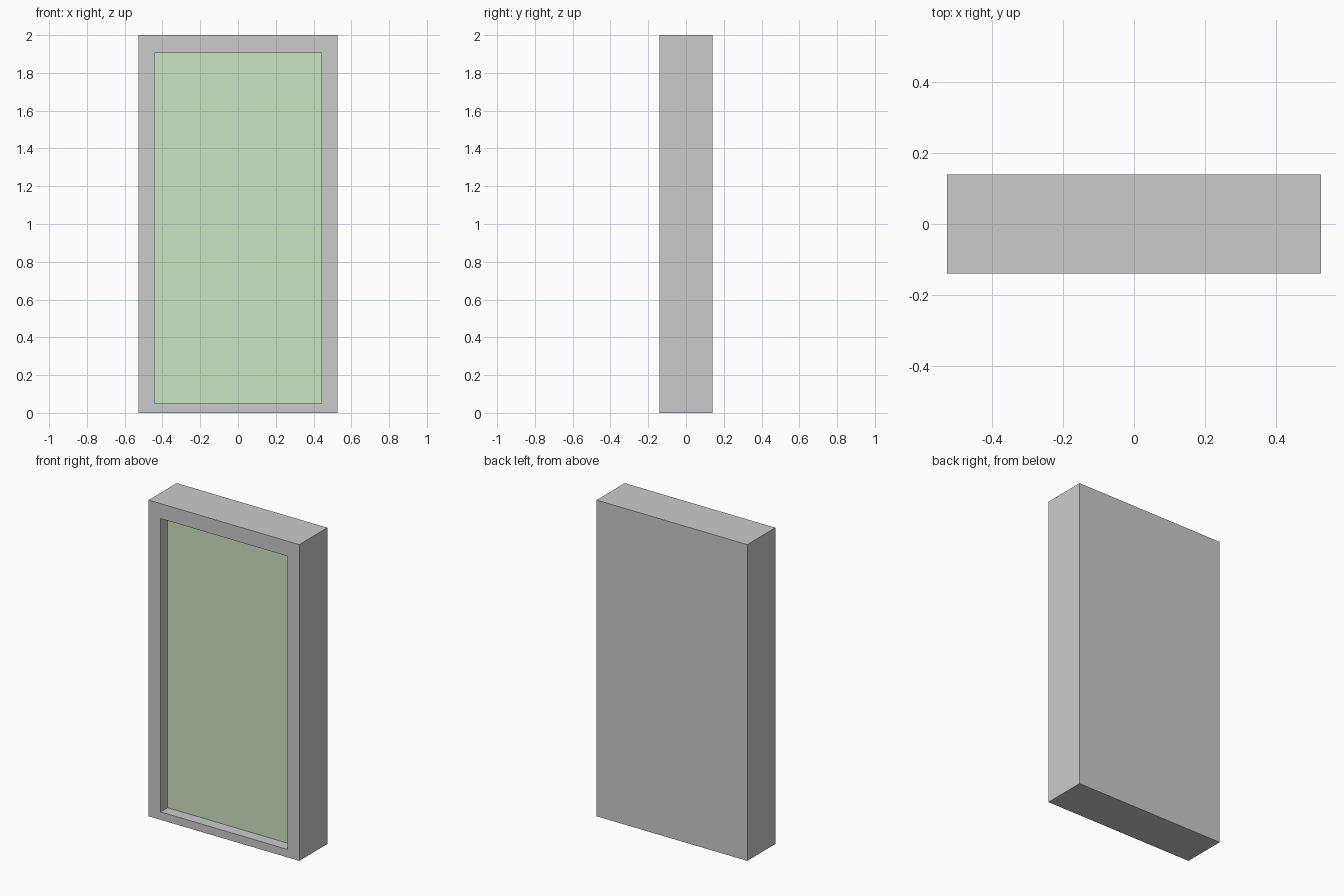
import bpy, bmesh

if "Cube" in bpy.data.objects:
    bpy.data.objects.remove(bpy.data.objects["Cube"])

W, D, H = 0.527, 0.14, 2.0            # half width, half depth, height
OW, OZ0, OZ1 = 0.443, 0.05, 1.905     # opening half width, bottom, top
PANEL_Y, PANEL_T = -0.07, 0.01        # panel front position and thickness


def box(name, x0, x1, y0, y1, z0, z1):
    bm = bmesh.new()
    bmesh.ops.create_cube(bm, size=1)
    for v in bm.verts:
        v.co = (x1 if v.co.x > 0 else x0,
                y1 if v.co.y > 0 else y0,
                z1 if v.co.z > 0 else z0)
    mesh = bpy.data.meshes.new(name)
    bm.to_mesh(mesh)
    bm.free()
    obj = bpy.data.objects.new(name, mesh)
    bpy.context.collection.objects.link(obj)
    return obj


# Casing: solid box whose front face is inset and pushed in to form the recess
casing = box("casing", -W, W, -D, D, 0, H)
bm = bmesh.new()
bm.from_mesh(casing.data)
front = min(bm.faces, key=lambda f: f.calc_center_median().y)
bmesh.ops.inset_region(bm, faces=[front], thickness=0.05)
for v in front.verts:
    v.co.x = OW if v.co.x > 0 else -OW
    v.co.z = OZ1 if v.co.z > H / 2 else OZ0
floor = bmesh.ops.extrude_discrete_faces(bm, faces=[front])["faces"][0]
for v in floor.verts:
    v.co.y = PANEL_Y + PANEL_T
bmesh.ops.recalc_face_normals(bm, faces=bm.faces)
bm.to_mesh(casing.data)
bm.free()

# Green panel lying on the recess floor
panel = box("front_panel", -OW, OW, PANEL_Y, PANEL_Y + PANEL_T, OZ0, OZ1)
green = bpy.data.materials.new("pale_green")
green.diffuse_color = (0.61, 0.77, 0.55, 1)
green.use_nodes = True
green.node_tree.nodes["Principled BSDF"].inputs["Base Color"].default_value = green.diffuse_color
panel.data.materials.append(green)
